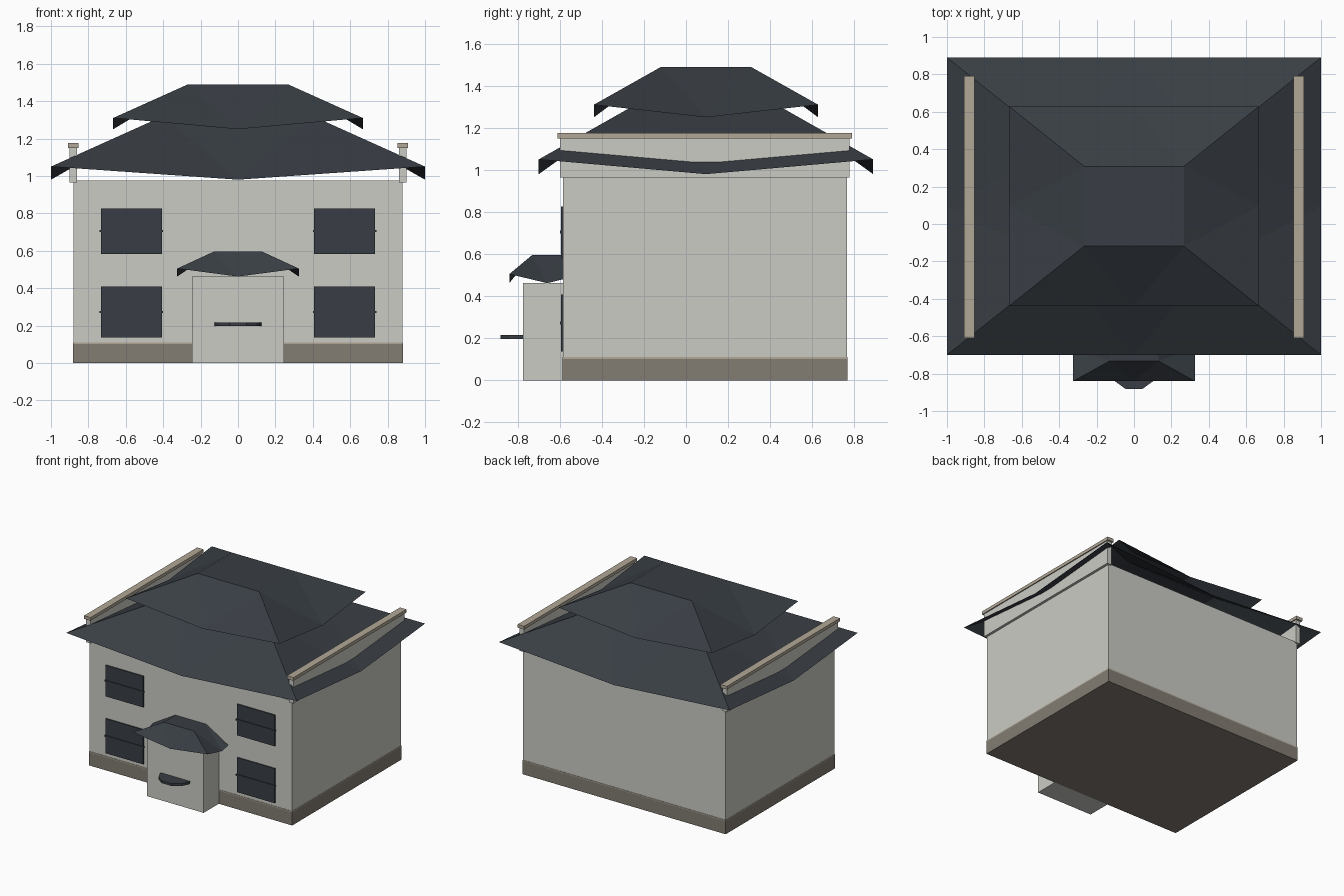
import bpy, bmesh

cube = bpy.data.objects.get("Cube")
if cube:
    bpy.data.objects.remove(cube, do_unlink=True)


def material(name, r, g, b):
    m = bpy.data.materials.new(name)
    m.diffuse_color = (r, g, b, 1)
    m.use_nodes = True
    bsdf = next(n for n in m.node_tree.nodes if n.type == 'BSDF_PRINCIPLED')
    bsdf.inputs["Base Color"].default_value = (r, g, b, 1)
    bsdf.inputs["Roughness"].default_value = 0.8
    return m


WALL = material("pale plaster", 0.60, 0.60, 0.56)
STONE = material("brown stone", 0.225, 0.20, 0.17)
TRIM = material("tan trim", 0.44, 0.39, 0.31)
SLATE = material("dark slate", 0.04, 0.048, 0.058)


def add_object(name, bm, mat):
    bmesh.ops.recalc_face_normals(bm, faces=bm.faces[:])
    mesh = bpy.data.meshes.new(name)
    bm.to_mesh(mesh)
    bm.free()
    mesh.materials.append(mat)
    ob = bpy.data.objects.new(name, mesh)
    bpy.context.collection.objects.link(ob)
    return ob


def box(name, x, y, z, mat):
    """Box from (min, max) pairs."""
    bm = bmesh.new()
    bmesh.ops.create_cube(bm, size=1)
    for v in bm.verts:
        v.co = [(lo + hi) / 2 + c * (hi - lo) for c, (lo, hi) in zip(v.co, (x, y, z))]
    return add_object(name, bm, mat)


def sagging_roof(name, cy, hx, hy, eave, rise, sag):
    """Open hipped sheet with a flat top; the middle of each eave dips."""
    bm = bmesh.new()
    signs = [(-1, -1), (1, -1), (1, 1), (-1, 1)]
    corner = [bm.verts.new((sx * hx, cy + sy * hy, eave)) for sx, sy in signs]
    top = [bm.verts.new((sx * hx * 0.4, cy + sy * hy * 0.4, eave + rise)) for sx, sy in signs]
    for i in range(4):
        j = (i + 1) % 4
        mid = (corner[i].co + corner[j].co) / 2
        mid.z -= sag
        m = bm.verts.new(mid)
        bm.faces.new((corner[i], m, top[i]))
        bm.faces.new((m, corner[j], top[j]))
        bm.faces.new((m, top[j], top[i]))
    bm.faces.new(top)
    return add_object(name, bm, SLATE)


# Main building
box("house_walls", (-0.88, 0.88), (-0.585, 0.765), (0.10, 0.975), WALL)
box("stone_base", (-0.882, 0.882), (-0.588, 0.768), (0, 0.102), STONE)
box("base_trim", (-0.882, 0.882), (-0.588, 0.768), (0.102, 0.11), TRIM)

# Two stacked roofs
sagging_roof("lower_roof", 0.095, 1.0, 0.795, 1.05, 0.27, 0.07)
sagging_roof("upper_roof", 0.095, 0.667, 0.533, 1.31, 0.18, 0.06)

# Parapets and windows on both sides
for side, s in (("left", 1), ("right", -1)):
    def span(a, b):
        return tuple(sorted((s * a, s * b)))

    box(side + "_parapet", span(0.86, 0.90), (-0.598, 0.776), (0.965, 1.152), WALL)
    box(side + "_parapet_cap", span(0.852, 0.908), (-0.61, 0.79), (1.15, 1.175), TRIM)
    for level, z0, z1 in (("lower", 0.137, 0.408), ("upper", 0.583, 0.827)):
        zc = (z0 + z1) / 2
        name = f"{side}_{level}_window"
        box(name, span(0.407, 0.733), (-0.594, -0.58), (z0, z1), SLATE)
        box(name + "_bar", span(0.40, 0.74), (-0.60, -0.58), (zc - 0.006, zc + 0.006), SLATE)

# Porch
box("porch", (-0.245, 0.245), (-0.775, -0.58), (0, 0.463), WALL)
sagging_roof("porch_roof", -0.66, 0.325, 0.18, 0.505, 0.09, 0.043)

# Rounded shelf on the porch front
bm = bmesh.new()
right_half = [(0.125, -0.77), (0.125, -0.785), (0.10, -0.842), (0.045, -0.882)]
outline = right_half + [(-x, y) for x, y in reversed(right_half)]
face = bm.faces.new([bm.verts.new((x, y, 0.197)) for x, y in outline])
out = bmesh.ops.extrude_face_region(bm, geom=[face])
for v in out["geom"]:
    if isinstance(v, bmesh.types.BMVert):
        v.co.z += 0.019
add_object("porch_shelf", bm, SLATE)
